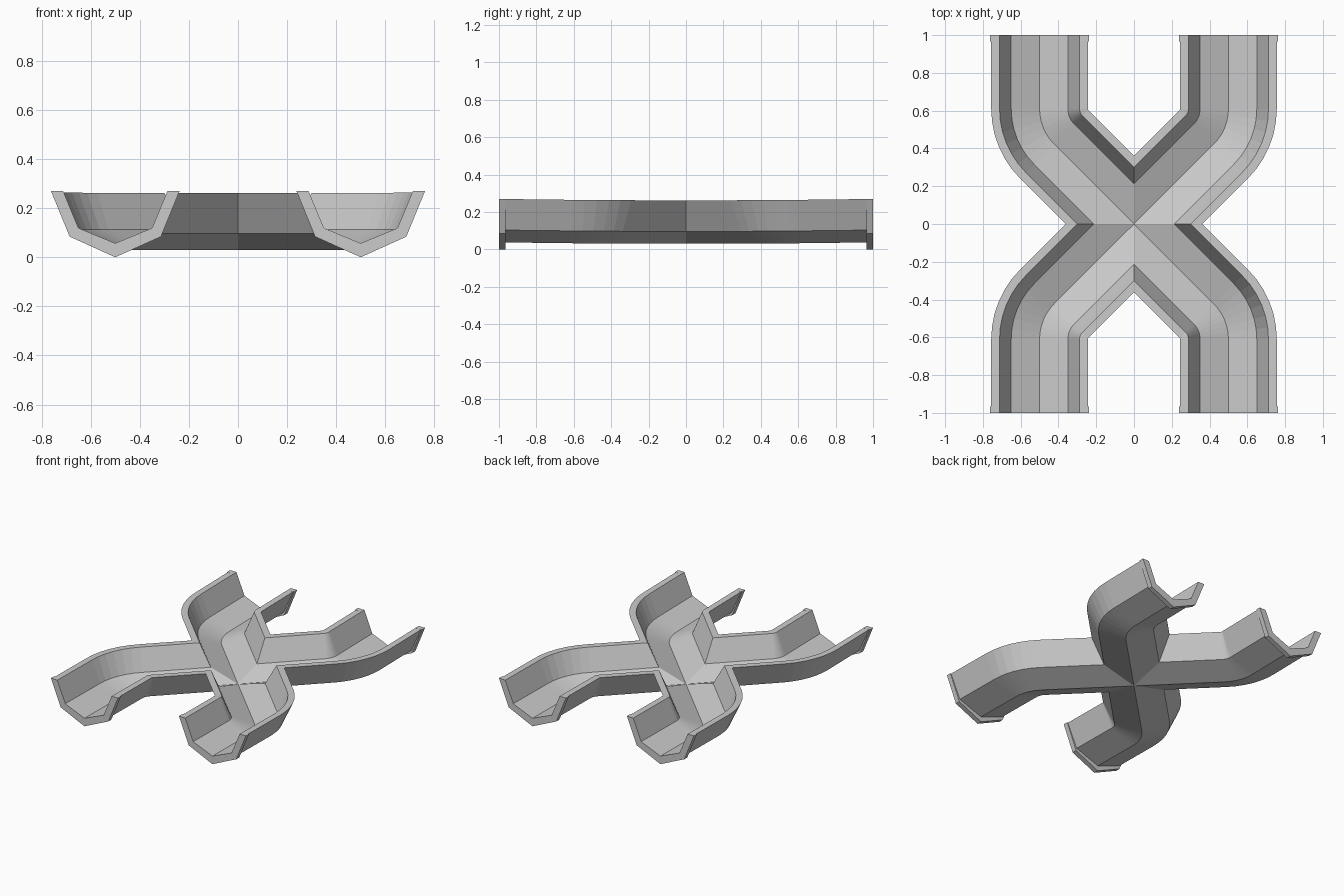
import bpy, bmesh, math

if "Cube" in bpy.data.objects:
    bpy.data.objects.remove(bpy.data.objects["Cube"])

# Trough cross-sections: (sideways offset, height), outer skin then inner skin
INNER = [(0.212, 0.262), (0.15, 0.112), (0, 0.05), (-0.15, 0.112), (-0.212, 0.262)]
BODY = [(-0.256, 0.262), (-0.181, 0.096), (0, 0.03), (0.181, 0.096), (0.256, 0.262)] + INNER
COLLAR = [(-0.262, 0.263), (-0.186, 0.077), (0, -0.007), (0.186, 0.077), (0.262, 0.263)] + INNER
S = math.sqrt(0.5)
RISE = 0.007          # slight lift towards the ends
R = 0.265             # bend radius of the centre line
CX = 0.5 - R
CY = CX + R / S


def lift(y):
    return RISE * min(1, max(0, (y - 0.4) / 0.56))


def arm_rings():
    """Rings of one quarter arm, from the mitred centre out to the collar."""
    # mitre at the crossing: each point slides along the diagonal to x=0 or y=0
    rings = [[(abs(d) * S + d * S, abs(d) * S - d * S, z) for d, z in BODY]]
    # bend from the diagonal to straight
    steps = 6
    for i in range(steps + 1):
        a = -math.pi / 4 * (1 - i / steps)
        rings.append([(CX + (R + d) * math.cos(a), CY + (R + d) * math.sin(a),
                       z + lift(CY + R * math.sin(a))) for d, z in BODY])
    # straight run and thicker end collar
    for y, profile in ((0.965, BODY), (0.965, COLLAR), (1.0, COLLAR)):
        rings.append([(0.5 + d, y, z + RISE) for d, z in profile])
    return rings


bm = bmesh.new()
for sx in (1, -1):
    for sy in (1, -1):
        rows = [[bm.verts.new((x * sx, y * sy, z)) for x, y, z in ring]
                for ring in arm_rings()]
        n = len(BODY)
        for a, b in zip(rows, rows[1:]):
            for i in range(n):
                j = (i + 1) % n
                # the collar shares its inner skin with the body at the step
                if (a[i].co - b[i].co).length < 1e-6 and (a[j].co - b[j].co).length < 1e-6:
                    continue
                bm.faces.new((a[i], a[j], b[j], b[i]))
        # end face of the collar
        end = rows[-1]
        for i in range(4):
            bm.faces.new((end[i], end[i + 1], end[n - 2 - i], end[n - 1 - i]))

# weld the four arms into one closed shell
bmesh.ops.remove_doubles(bm, verts=bm.verts, dist=0.0005)
bmesh.ops.recalc_face_normals(bm, faces=bm.faces)
mesh = bpy.data.meshes.new("crossing_trough")
bm.to_mesh(mesh)
bm.free()
trough = bpy.data.objects.new("crossing_trough", mesh)
bpy.context.collection.objects.link(trough)
